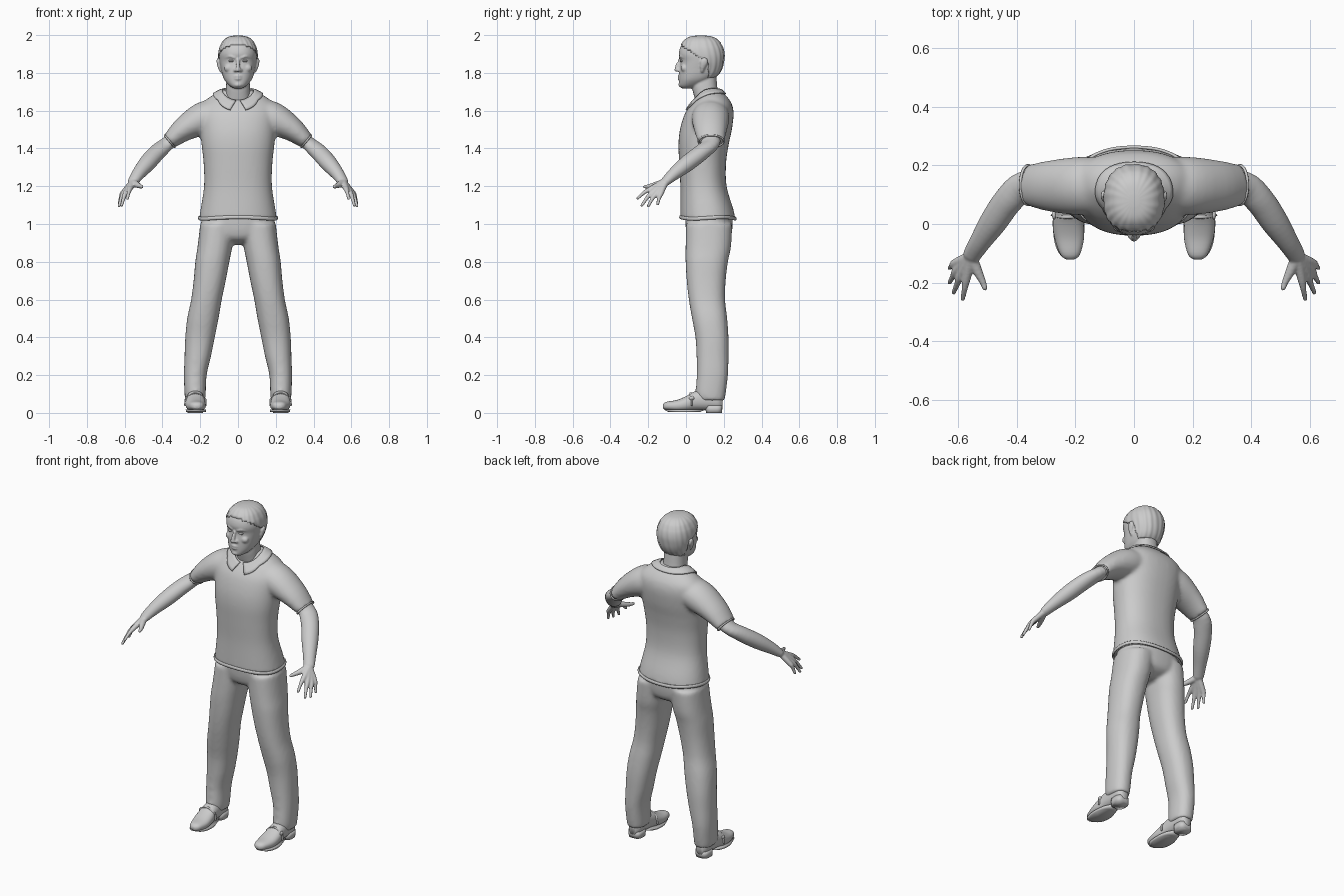
import bpy, bmesh, math
from mathutils import Vector

if "Cube" in bpy.data.objects:
    bpy.data.objects.remove(bpy.data.objects["Cube"])

grey = bpy.data.materials.new("plain_grey")
grey.diffuse_color = (0.6, 0.6, 0.6, 1)
grey.use_nodes = True
grey.node_tree.nodes["Principled BSDF"].inputs["Base Color"].default_value = grey.diffuse_color


def spline(rows, k=4, closed=False):
    """Catmull-Rom interpolation of rows of numbers."""
    n, out = len(rows), []
    pick = (lambda i: rows[i % n]) if closed else (lambda i: rows[max(0, min(n - 1, i))])
    for i in range(n if closed else n - 1):
        p = [pick(i + j) for j in (-1, 0, 1, 2)]
        for s in range(k):
            t = s / k
            out.append([0.5 * (2 * b + (c - a) * t + (2 * a - 5 * b + 4 * c - d) * t * t
                        + (3 * b - a - 3 * c + d) * t ** 3) for a, b, c, d in zip(*p)])
    return out if closed else out + [list(rows[-1])]


def skin(bm, rings, both=False, closed=False):
    """Bridge rings of points, optionally repeated on the other side of x = 0."""
    for s in ((1, -1) if both else (1,)):
        vs = [[bm.verts.new((s * p[0], p[1], p[2])) for p in r] for r in rings]
        n = len(vs[0])
        for a, b in zip(vs, vs[1:] + (vs[:1] if closed else [])):
            for i in range(n):
                bm.faces.new((a[i], a[(i + 1) % n], b[(i + 1) % n], b[i]))
        if not closed:
            bm.faces.new(vs[0])
            bm.faces.new(vs[-1])


def stack(bm, rows, axis="z", both=False, power=2.3, n=40, k=4, grow=0, ridge=0):
    """Rows are (position along axis, x centre, half width, low, high)."""
    rings = []
    for t, xc, hw, lo, hi in spline(rows, k):
        ring = []
        for i in range(n):
            a = 2 * math.pi * i / n
            c, s = math.cos(a), math.sin(a)
            f = 1 + ridge * math.sin(a * 20 + t * 25)
            u = xc + math.copysign(abs(c) ** (2 / power), c) * (hw + grow) * f
            w = (lo + hi) / 2 + math.copysign(abs(s) ** (2 / power), s) * ((hi - lo) / 2 + grow) * f
            ring.append((u, w, t + grow * (t > 1.95)) if axis == "z" else (u, t, w))
        rings.append(ring)
    skin(bm, rings, both)


def tube(bm, pts, both=False, closed=False, n=16, k=4, blunt=False):
    """Points are (x, y, z, horizontal radius, other radius)."""
    pts = spline(pts, k, closed)
    m, rings = len(pts), []
    for i, p in enumerate(pts):
        a, b = (pts[i - 1], pts[(i + 1) % m]) if closed else (pts[max(0, i - 1)], pts[min(m - 1, i + 1)])
        t = (Vector(b[:3]) - Vector(a[:3])).normalized()
        u = t.cross(Vector((0, 1, 0) if abs(t.z) > 0.9 else (0, 0, 1))).normalized()
        v = u.cross(t)

        def ring(f, d):
            return [Vector(p[:3]) + t * d + u * (math.cos(q) * p[3] * f) + v * (math.sin(q) * p[4] * f)
                    for q in (2 * math.pi * j / n for j in range(n))]
        ends = [] if closed or blunt else [(0.45, 0.85), (0.8, 0.55)]
        r = min(p[3], p[4])
        if i == 0:
            rings += [ring(f, -d * r) for f, d in ends]
        rings.append(ring(1, 0))
        if i == m - 1:
            rings += [ring(f, d * r) for f, d in reversed(ends)]
    skin(bm, rings, both, closed)


def ball(bm, c, r, both=False):
    for s in ((1, -1) if both else (1,)):
        vs = bmesh.ops.create_uvsphere(bm, u_segments=16, v_segments=10, radius=1)["verts"]
        for v in vs:
            v.co = Vector((s * c[0] + v.co.x * r[0], c[1] + v.co.y * r[1], c[2] + v.co.z * r[2]))


def finish(name, bm, voxel=0, soften=0):
    bmesh.ops.recalc_face_normals(bm, faces=bm.faces[:])
    me = bpy.data.meshes.new(name)
    bm.to_mesh(me)
    bm.free()
    me.materials.append(grey)
    me.shade_smooth()
    ob = bpy.data.objects.new(name, me)
    bpy.context.collection.objects.link(ob)
    if voxel:
        rm = ob.modifiers.new("blend", "REMESH")
        rm.mode, rm.voxel_size, rm.use_smooth_shade = "VOXEL", voxel, True
    if soften:
        sm = ob.modifiers.new("soften", "SMOOTH")
        sm.factor, sm.iterations = 0.5, soften
    return ob


# Shirt: body and sleeves blended together
bm = bmesh.new()
stack(bm, [(1.025, 0, .207, -.03, .262), (1.08, 0, .198, -.03, .25), (1.2, 0, .18, -.03, .215),
           (1.32, 0, .182, -.036, .212), (1.42, 0, .193, -.04, .226), (1.5, 0, .2, -.032, .243),
           (1.58, 0, .205, -.008, .252), (1.63, 0, .195, .025, .245), (1.665, 0, .16, .055, .225),
           (1.69, 0, .12, .07, .2), (1.71, 0, .08, .08, .18)])
tube(bm, [(.08, .135, 1.585, .09, .08), (.18, .13, 1.56, .1, .088), (.285, .13, 1.503, .088, .066),
          (.362, .133, 1.438, .07, .043)], both=True, n=32, blunt=True)
shirt = finish("shirt", bm, 0.01, 8)

# Rolled shirt hem and sleeve edges
bm = bmesh.new()
hem = [2 * math.pi * i / 24 for i in range(24)]
tube(bm, [(.206 * math.copysign(abs(math.cos(a)) ** .87, math.cos(a)),
           .116 + .146 * math.copysign(abs(math.sin(a)) ** .87, math.sin(a)),
           1.032 + .004 * math.sin(3 * a), .006, .01) for a in hem], closed=True, n=10)
d = Vector((.064, 0, .077)).normalized()
tube(bm, [(.362 + d.x * .041 * math.cos(a), .133 + .067 * math.sin(a), 1.438 + d.z * .041 * math.cos(a),
           .005, .005) for a in hem], both=True, closed=True, n=8, k=2)
finish("hem_and_cuffs", bm)

# Turned-down collar, open at the front, resting on the shirt
bm = bmesh.new()
cols = []
for i in range(41):
    q = -1 + i / 20
    a = math.radians(90 + q * 172)
    point = max(0, abs(q) - .7) / .3
    col = []
    for j in range(5):
        f = j / 4
        rx = .074 + f * (.046 + .02 * point)
        ry = .076 + f * (.03 + .012 * point)
        z = 1.722 - .035 * (1 - math.sin(a)) - f * (.022 + .025 * point)
        col.append(bm.verts.new((math.cos(a) * rx - math.copysign(.022 * f * point, q),
                                 .115 + math.sin(a) * ry, z)))
    cols.append(col)
for a, b in zip(cols, cols[1:]):
    for j in range(4):
        bm.faces.new((a[j], b[j], b[j + 1], a[j + 1]))
collar = finish("collar", bm)
sw = collar.modifiers.new("rest", "SHRINKWRAP")
sw.target, sw.wrap_mode, sw.offset = shirt, "OUTSIDE_SURFACE", 0.006
so = collar.modifiers.new("cloth", "SOLIDIFY")
so.thickness, so.offset = 0.008, 0

# Trousers: hips, legs and ankle folds
bm = bmesh.new()
stack(bm, [(.89, 0, .04, .08, .16), (.92, 0, .14, .02, .225), (.97, 0, .19, 0, .245), (1.06, 0, .19, -.005, .248)])
stack(bm, [(.065, .226, .052, .07, .203), (.1, .227, .056, .052, .21), (.2, .226, .06, .058, .222),
           (.3, .213, .07, .056, .225), (.4, .201, .078, .05, .225), (.5, .186, .083, .032, .218),
           (.6, .167, .081, .015, .207), (.7, .15, .085, .004, .21), (.8, .136, .09, -.002, .222),
           (.88, .122, .092, -.002, .238), (1.0, .105, .095, 0, .245)], both=True)
for z, y, tilt in ((.12, .058, .01), (.165, .062, -.015), (.215, .064, .015), (.28, .064, -.02)):
    tube(bm, [(.185, y + .03, z - tilt, .007, .007), (.225, y, z, .011, .009), (.268, y + .035, z + tilt, .007, .007)],
         both=True)
finish("trousers", bm, 0.01, 5)

# Shoes with heel blocks, soles and straps
bm = bmesh.new()
stack(bm, [(-.122, .218, .012, .024, .044), (-.105, .218, .033, .016, .058), (-.05, .221, .05, .008, .068),
           (0, .225, .053, .008, .088), (.05, .226, .047, .014, .115), (.12, .226, .043, .016, .125),
           (.17, .226, .039, .016, .115), (.193, .226, .022, .022, .09)], axis="y", both=True, n=28)
finish("shoes", bm)
bm = bmesh.new()
stack(bm, [(0, .226, .041, .105, .19), (.02, .226, .042, .104, .192), (.04, .226, .042, .104, .192)],
      both=True, power=3, k=1)
stack(bm, [(.004, .223, .052, -.09, .07), (.018, .223, .054, -.12, .11)], both=True, power=2.2, k=1)
finish("heels_and_soles", bm)
bm = bmesh.new()
tube(bm, [(.172, .03, .04, .006, .004), (.18, .03, .08, .008, .004), (.226, .025, .105, .008, .004),
          (.27, .03, .08, .008, .004), (.279, .03, .04, .006, .004)], both=True, n=8)
ball(bm, (.273, .03, .078), (.007, .014, .012), both=True)
finish("shoe_straps", bm)

# Arms and hands: each finger runs from the wrist through its knuckle to the tip
bm = bmesh.new()
tube(bm, [(.29, .13, 1.495, .05, .045), (.375, .128, 1.425, .052, .037), (.43, .08, 1.378, .05, .042),
          (.48, .008, 1.322, .047, .043), (.525, -.06, 1.268, .037, .034), (.555, -.108, 1.225, .031, .024)],
     both=True, n=24)
wrist = (.556, -.11, 1.224, .02, .018)
for knuckle, tip in (((.572, -.185, 1.187), (.585, -.257, 1.135)), ((.592, -.176, 1.17), (.616, -.234, 1.098)),
                     ((.606, -.158, 1.16), (.63, -.2, 1.094)), ((.612, -.134, 1.16), (.63, -.15, 1.104))):
    mid = [(a + b) / 2 for a, b in zip(knuckle, tip)]
    mid[2] += .006
    tube(bm, [wrist, (*knuckle, .015, .014), (*mid, .0105, .0105), (*tip, .008, .008)], both=True, n=12)
tube(bm, [wrist, (.535, -.16, 1.208, .017, .016), (.518, -.195, 1.2, .012, .012), (.509, -.22, 1.197, .009, .009)],
     both=True, n=12)
finish("arms_and_hands", bm, 0.005, 3)

# Head: skull, neck, nose, brows, cheeks, lips and ears
skull = [(1.718, 0, .022, -.022, .03), (1.732, 0, .045, -.034, .075), (1.76, 0, .07, -.036, .13),
         (1.79, 0, .083, -.036, .168), (1.825, 0, .091, -.034, .188), (1.862, 0, .098, -.029, .197),
         (1.9, 0, .1, -.038, .2), (1.94, 0, .092, -.028, .19), (1.972, 0, .07, -.002, .165),
         (1.988, 0, .043, .025, .135), (1.994, 0, .012, .065, .095)]
bm = bmesh.new()
stack(bm, skull, n=48)
stack(bm, [(1.62, 0, .07, .06, .17), (1.68, 0, .065, .042, .17), (1.73, 0, .063, .032, .165), (1.79, 0, .06, .04, .16)])
tube(bm, [(0, -.03, 1.872, .009, .009), (0, -.043, 1.845, .01, .01), (0, -.05, 1.815, .013, .011)])
ball(bm, (.013, -.039, 1.814), (.01, .011, .009), both=True)
tube(bm, [(.016, -.031, 1.88, .007, .007), (.042, -.027, 1.888, .007, .007), (.066, -.004, 1.88, .006, .006)], both=True)
ball(bm, (.048, -.008, 1.825), (.026, .02, .022), both=True)
tube(bm, [(-.026, -.028, 1.778, .004, .004), (0, -.038, 1.784, .007, .006), (.026, -.028, 1.778, .004, .004)])
tube(bm, [(-.022, -.03, 1.772, .004, .004), (0, -.038, 1.768, .007, .006), (.022, -.03, 1.772, .004, .004)])
ball(bm, (0, -.024, 1.737), (.022, .017, .014))
tube(bm, [(.088, .085, 1.81, .009, .01), (.097, .088, 1.83, .01, .014), (.104, .096, 1.855, .009, .019),
          (.105, .1, 1.87, .008, .014)], both=True)
finish("head", bm, 0.005, 2)

# Eyes
bm = bmesh.new()
ball(bm, (.036, -.023, 1.863), (.015, .009, .006), both=True)
finish("eyes", bm)

# Hair: ridged shell cut along the hairline
bm = bmesh.new()
stack(bm, skull, n=120, grow=.004, ridge=.012)
bald = [f for f in bm.faces if (c := f.calc_center_median()).z < 1.775
        or c.y < .12 - 1.5 * max(0, c.z - 1.85) and c.z < 1.955]
bmesh.ops.delete(bm, geom=bald, context="FACES")
hair = finish("hair", bm)
hair.modifiers.new("depth", "SOLIDIFY").thickness = 0.006
